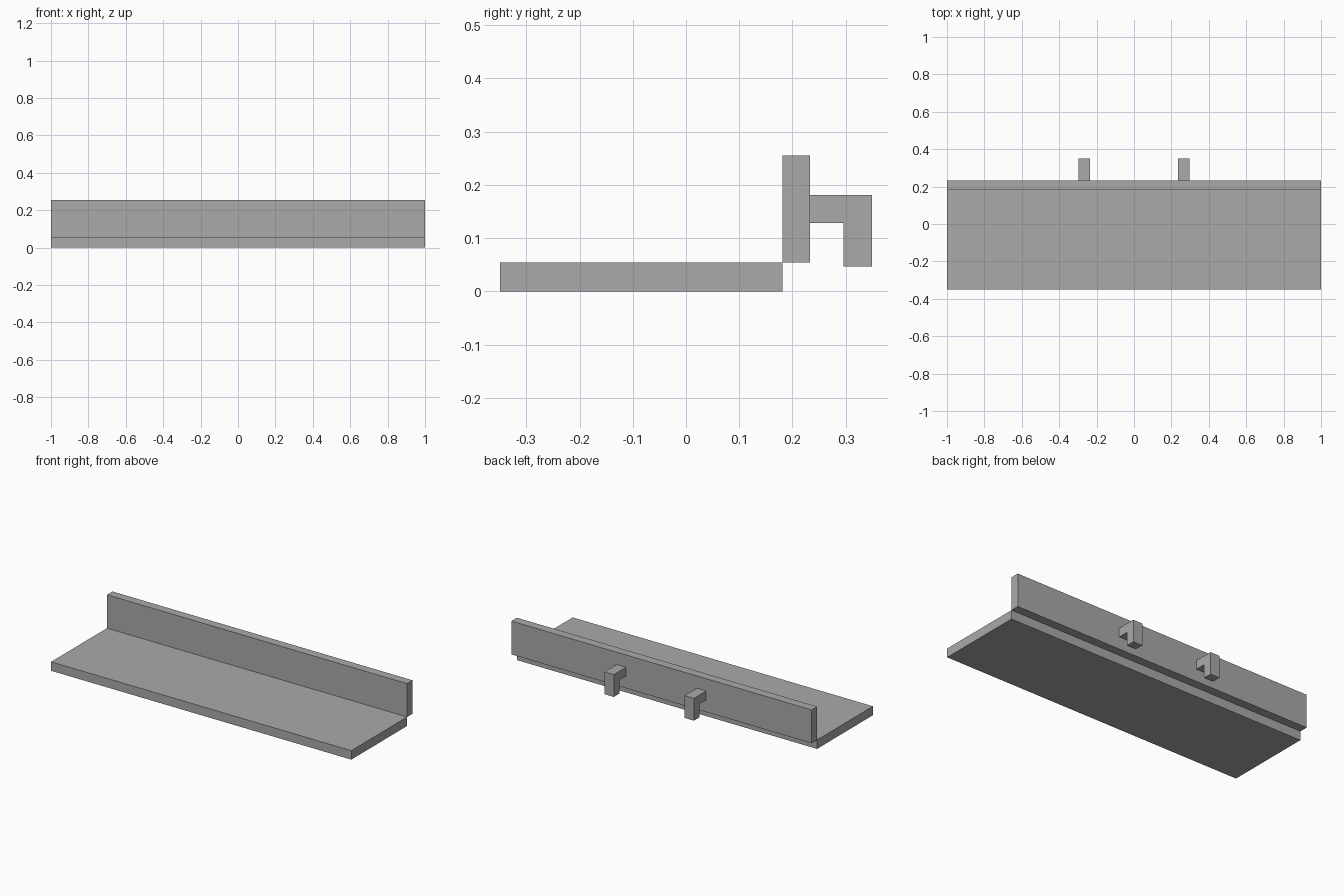
import bpy
import bmesh

cube = bpy.data.objects.get("Cube")
if cube:
    bpy.data.objects.remove(cube, do_unlink=True)

grey = bpy.data.materials.new("plain grey")
grey.use_nodes = True
colour = (0.4, 0.4, 0.4, 1)
grey.diffuse_color = colour
grey.node_tree.nodes["Principled BSDF"].inputs["Base Color"].default_value = colour


def extrude_profile(name, profile, x0, x1):
    """Extrude a (y, z) outline along x from x0 to x1."""
    bm = bmesh.new()
    face = bm.faces.new([bm.verts.new((x0, y, z)) for y, z in profile])
    result = bmesh.ops.extrude_face_region(bm, geom=[face])
    moved = [v for v in result["geom"] if isinstance(v, bmesh.types.BMVert)]
    bmesh.ops.translate(bm, verts=moved, vec=(x1 - x0, 0, 0))
    bmesh.ops.recalc_face_normals(bm, faces=bm.faces)
    mesh = bpy.data.meshes.new(name)
    bm.to_mesh(mesh)
    bm.free()
    mesh.materials.append(grey)
    obj = bpy.data.objects.new(name, mesh)
    bpy.context.collection.objects.link(obj)
    return obj


def rect(y0, y1, z0, z1):
    return [(y0, z0), (y1, z0), (y1, z1), (y0, z1)]


FRONT, JOINT, REAR, BACK = -0.35, 0.181, 0.233, 0.35
SHELF_TOP = 0.054

# Flat shelf and the upright panel along its rear edge
extrude_profile("shelf_board", rect(FRONT, JOINT, 0, SHELF_TOP), -1, 1)
extrude_profile("back_panel", rect(JOINT, REAR, SHELF_TOP, 0.255), -1, 1)

# Pair of downturned hooks on the rear of the panel
hook = [(REAR, 0.128), (0.296, 0.128), (0.296, 0.047),
        (BACK, 0.047), (BACK, 0.181), (REAR, 0.181)]
for side, x in (("right", -0.267), ("left", 0.267)):
    extrude_profile(side + "_hook", hook, x - 0.031, x + 0.031)
